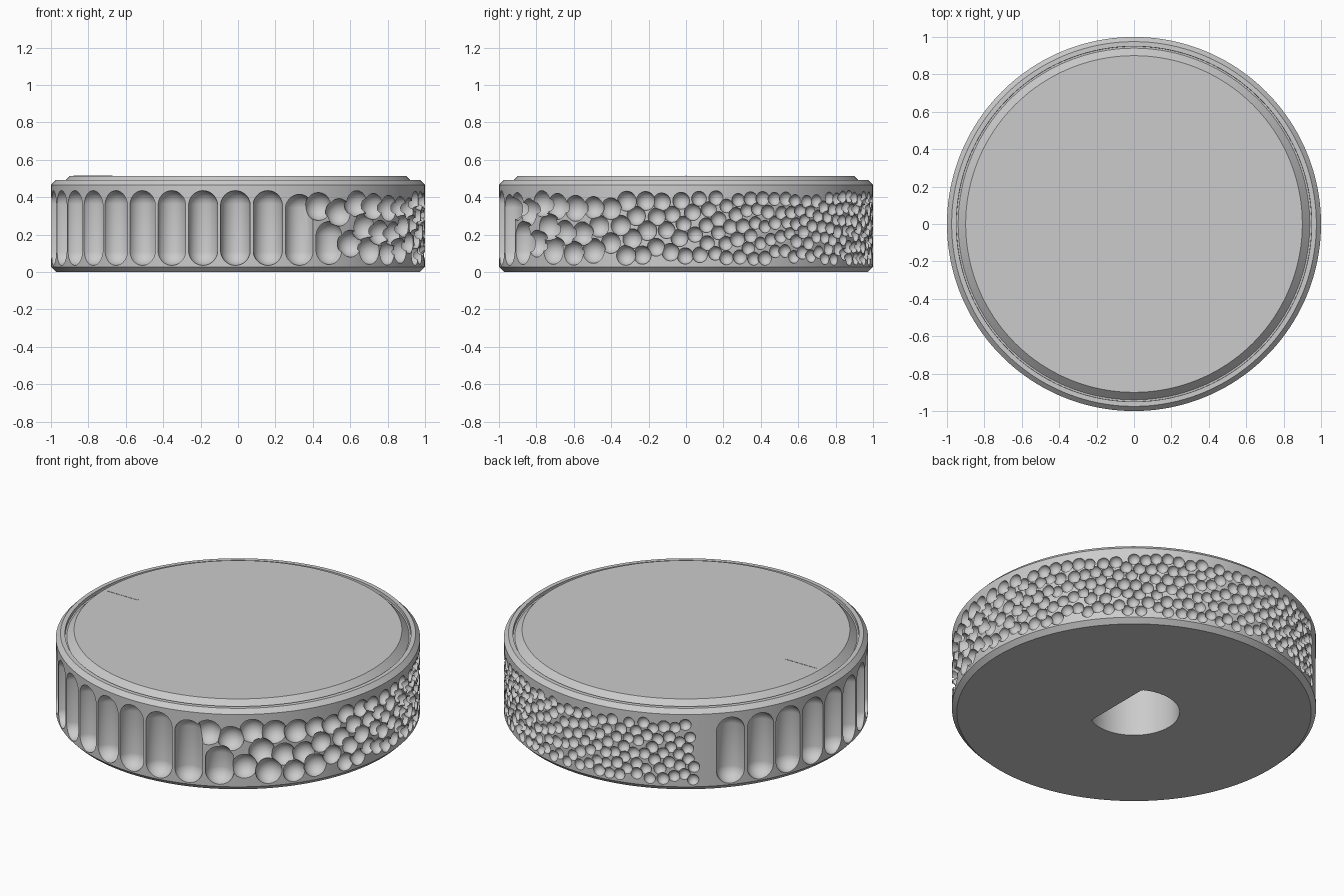
import bpy, bmesh, math, random
from mathutils import Matrix

random.seed(4)
if "Cube" in bpy.data.objects:
    bpy.data.objects.remove(bpy.data.objects["Cube"], do_unlink=True)

grey = bpy.data.materials.new("plain grey")
grey.use_nodes = True
grey.diffuse_color = (0.6, 0.6, 0.6, 1)
for node in grey.node_tree.nodes:
    if node.type == 'BSDF_PRINCIPLED':
        node.inputs["Base Color"].default_value = (0.6, 0.6, 0.6, 1)


def make_object(name, bm):
    bmesh.ops.recalc_face_normals(bm, faces=bm.faces)
    mesh = bpy.data.meshes.new(name)
    bm.to_mesh(mesh)
    bm.free()
    mesh.materials.append(grey)
    obj = bpy.data.objects.new(name, mesh)
    bpy.context.collection.objects.link(obj)
    return obj


def lathe(name, profile, sides):
    bm = bmesh.new()
    rings = []
    for r, z in profile:
        angles = [math.tau * i / sides for i in range(sides)]
        rings.append([bm.verts.new((r * math.cos(a), r * math.sin(a), z)) for a in angles])
    for low, high in zip(rings, rings[1:]):
        for i in range(sides):
            j = (i + 1) % sides
            bm.faces.new((low[i], low[j], high[j], high[i]))
    bm.faces.new(rings[0][::-1])
    bm.faces.new(rings[-1])
    return make_object(name, bm)


# Turned body: chamfered rim, fine gap, bevelled top disc
body = lathe("knob_body", [(0.973, 0), (1, 0.027), (1, 0.465), (0.975, 0.491), (0.95, 0.491),
                           (0.949, 0.472), (0.94, 0.472), (0.9, 0.513)], 160)

# Grip cutters as (angle from the front, height, radius, half length)
flutes = [(19.2 - 10 * k, 0.235, 0.08, 0.12) for k in range(16)]
flutes[0] = (19.2, 0.225, 0.08, 0.11)
short_flute = (29.2, 0.155, 0.08, 0.035)
dimples = [short_flute, (25.5, 0.35, 0.075, 0)]


def gap(a, b):
    """Distance between two cutters over the rim, less their straight parts."""
    across = math.radians(a[0] - b[0])
    up = max(0, abs(a[1] - b[1]) - a[3] - b[3])
    return math.hypot(across, up)


# Pack dimples around the rim, shrinking away from the flutes
angle = 27.0
while angle < 218:
    for _ in range(12):
        size = 0.034 + 0.044 * math.exp(-((angle - 30) / 50) ** 2)
        size *= random.uniform(0.92, 1.06)
        dimple = (angle, random.uniform(0.035 + size, 0.437 - size), size, 0)
        if all(gap(dimple, d) > 0.87 * (size + d[2]) for d in dimples[-70:]):
            dimples.append(dimple)
    angle += 0.25

# Sort cutters into groups whose members do not touch
groups = [list(flutes)]
for d in dimples:
    for group in groups:
        if all(gap(d, g) > 1.03 * (d[2] + g[2]) for g in group):
            group.append(d)
            break
    else:
        groups.append([d])


def add_capsule(bm, angle, z, radius, half):
    rings = 15 if half else 11
    made = bmesh.ops.create_uvsphere(bm, u_segments=22, v_segments=rings, radius=radius)
    for v in made["verts"]:
        v.co.z += math.copysign(half, v.co.z)
    a = math.radians(angle)
    place = Matrix.Translation((math.sin(a), -math.cos(a), z)) @ Matrix.Rotation(a, 4, 'Z')
    bmesh.ops.transform(bm, matrix=place, verts=made["verts"])


def carve(cutter):
    """Cut the body, with a second solver in reserve."""
    cutter.hide_render = True
    before = len(body.data.polygons)
    for solver in ('MANIFOLD', 'EXACT'):
        mod = body.modifiers.new("carve", 'BOOLEAN')
        mod.operation = 'DIFFERENCE'
        mod.object = cutter
        mod.solver = solver
        bpy.context.view_layer.update()
        graph = bpy.context.evaluated_depsgraph_get()
        result = bpy.data.meshes.new_from_object(body.evaluated_get(graph))
        body.modifiers.clear()
        if len(result.polygons) > before:
            body.data = result
            break
    bpy.data.objects.remove(cutter, do_unlink=True)


for group in groups:
    bm = bmesh.new()
    for item in group:
        add_capsule(bm, *item)
    carve(make_object("grip_cutter", bm))

# D-shaped shaft socket underneath
bm = bmesh.new()
bmesh.ops.create_cone(bm, cap_ends=True, segments=64, radius1=0.25, radius2=0.25, depth=0.5,
                      matrix=Matrix.Translation((0, 0, 0.15)))
for v in bm.verts:
    v.co.x = min(v.co.x, 0.125)
carve(make_object("socket_cutter", bm))

body.data.name = "knob_body"
if not body.data.materials:
    body.data.materials.append(grey)

# Fine pointer line on the top
bm = bmesh.new()
bmesh.ops.create_cube(bm, size=1)
bmesh.ops.scale(bm, vec=(0.21, 0.004, 0.003), verts=bm.verts)
bmesh.ops.translate(bm, vec=(-0.775, 0, 0.513), verts=bm.verts)
make_object("pointer_line", bm)

# Smooth shading with crisp edges
bpy.ops.object.select_all(action='DESELECT')
body.select_set(True)
bpy.context.view_layer.objects.active = body
bpy.ops.object.shade_smooth_by_angle(angle=math.radians(25))
